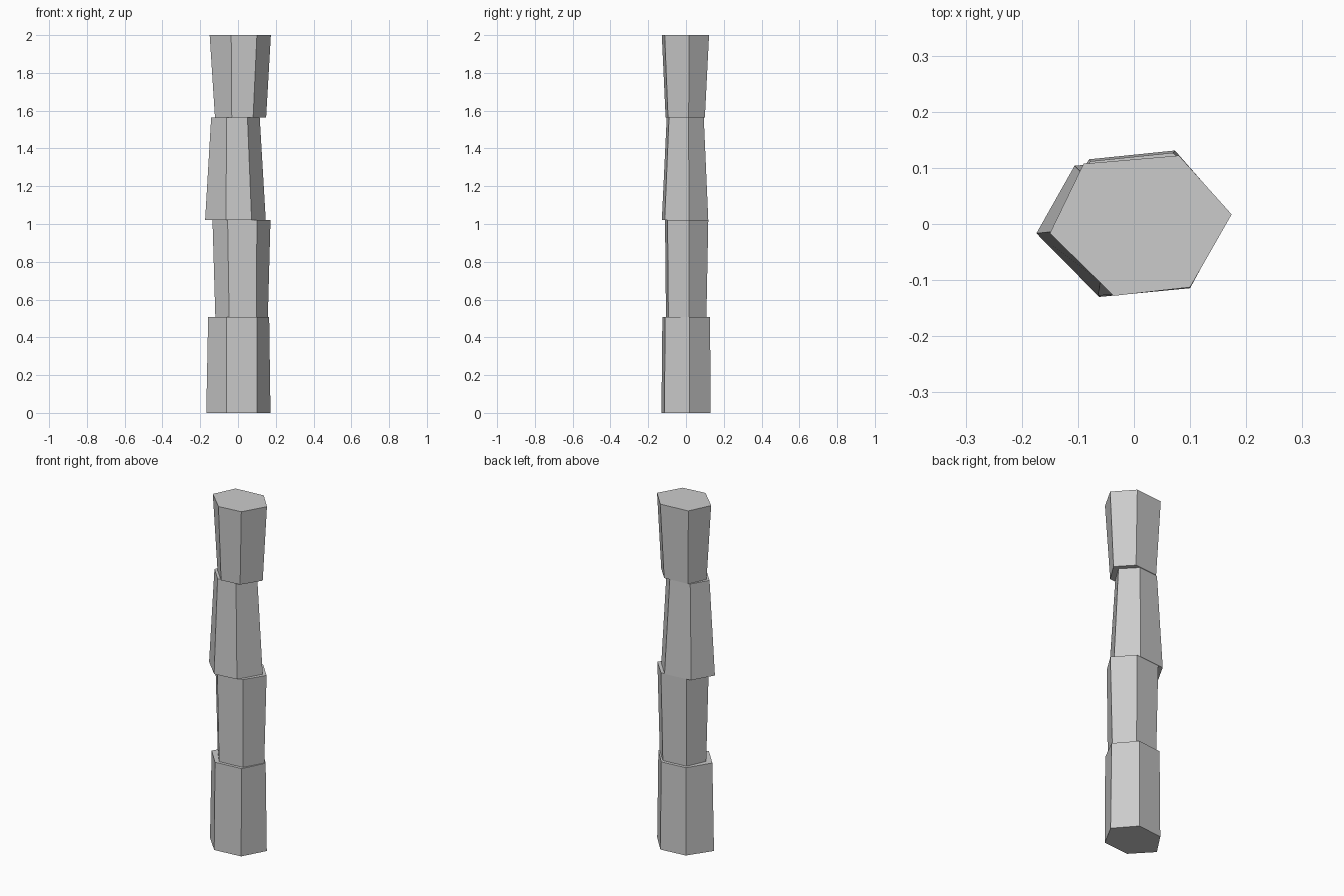
import bpy
import bmesh

stone = bpy.data.materials.new("grey stone")
stone.diffuse_color = (0.6, 0.6, 0.6, 1)

# Each ring: z, x of (left, front left, front right, right, back right, back left), front y, back y
segments = {
    "bottom_stone": [
        (0.00, (-0.168, -0.062, 0.100, 0.172, 0.073, -0.080), -0.130, 0.131),
        (0.508, (-0.158, -0.060, 0.100, 0.165, 0.070, -0.078), -0.125, 0.127)],
    "lower_middle_stone": [
        (0.508, (-0.120, -0.047, 0.097, 0.158, 0.073, -0.070), -0.106, 0.108),
        (1.02, (-0.135, -0.055, 0.100, 0.172, 0.078, -0.076), -0.111, 0.118)],
    "upper_middle_stone": [
        (1.02, (-0.174, -0.064, 0.072, 0.147, 0.055, -0.106), -0.128, 0.118),
        (1.565, (-0.142, -0.060, 0.050, 0.115, 0.038, -0.085), -0.102, 0.094)],
    "top_stone": [
        (1.565, (-0.122, -0.033, 0.080, 0.149, 0.070, -0.075), -0.108, 0.100),
        (2.00, (-0.150, -0.036, 0.100, 0.174, 0.080, -0.090), -0.128, 0.122)],
}


def ring_points(z, xs, front, back):
    ys = (front * 0.13, front, front * 0.88, back * 0.14, back, back * 0.88)
    return [(x, y, z) for x, y in zip(xs, ys)]


# Stacked tapered six-sided stones
for name, (low, high) in segments.items():
    bm = bmesh.new()
    a = [bm.verts.new(p) for p in ring_points(*low)]
    b = [bm.verts.new(p) for p in ring_points(*high)]
    bm.faces.new(a[::-1])
    bm.faces.new(b)
    for i in range(6):
        j = (i + 1) % 6
        bm.faces.new((a[i], a[j], b[j], b[i]))
    mesh = bpy.data.meshes.new(name)
    bm.to_mesh(mesh)
    bm.free()
    mesh.materials.append(stone)
    bpy.context.collection.objects.link(bpy.data.objects.new(name, mesh))
